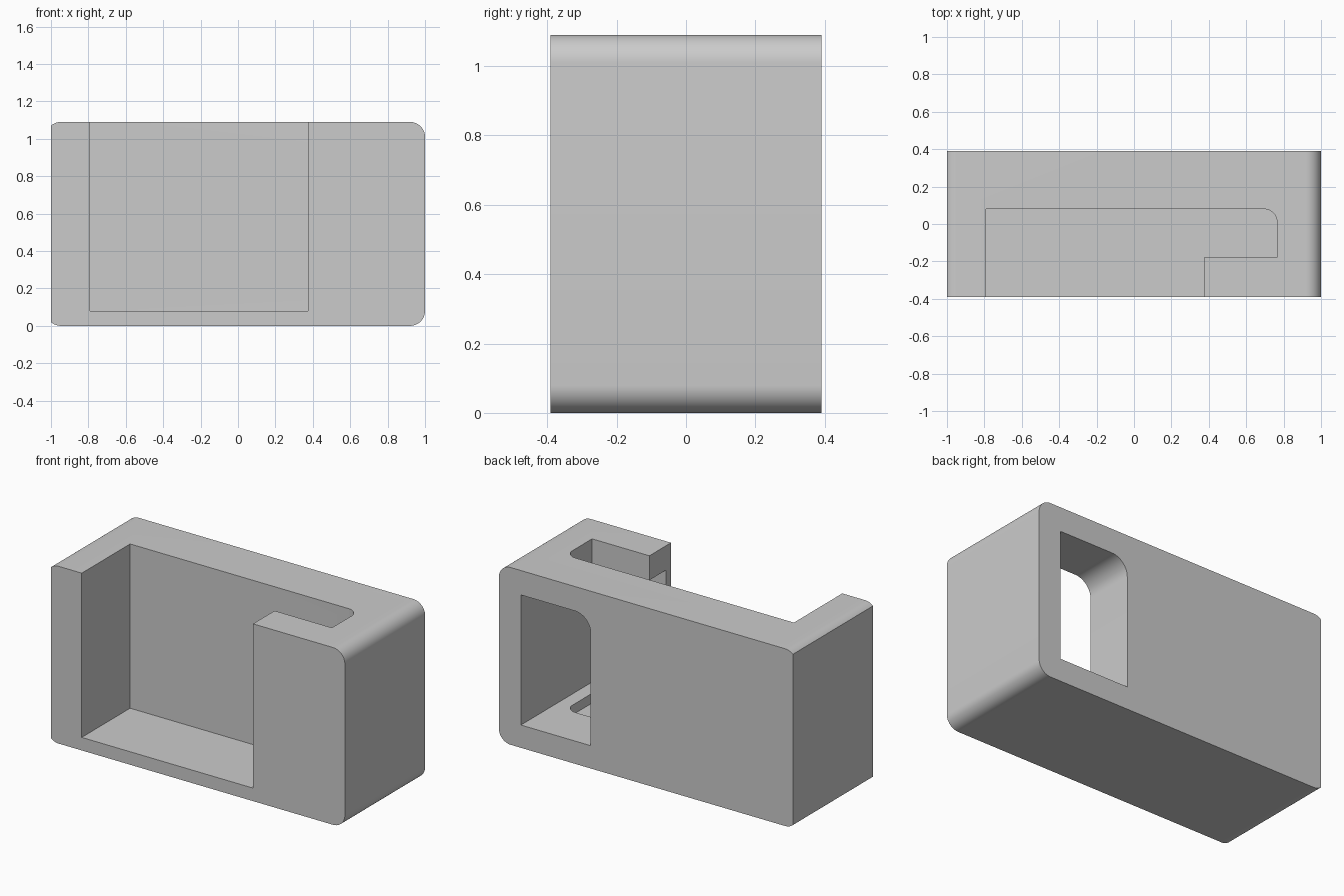
import bpy, bmesh, math
from mathutils import Vector

if "Cube" in bpy.data.objects:
    bpy.data.objects.remove(bpy.data.objects["Cube"], do_unlink=True)

ARC_STEPS = 12

grey = bpy.data.materials.new("plain_grey")
grey.use_nodes = True
GREY = (0.6, 0.6, 0.6, 1)
grey.diffuse_color = GREY
grey.node_tree.nodes["Principled BSDF"].inputs["Base Color"].default_value = GREY


def outline(corners):
    """Expand (u, v, radius) right-angle corners into a filleted outline."""
    pts = []
    for i, (u, v, r) in enumerate(corners):
        p = Vector((u, v))
        if r == 0:
            pts.append(p)
            continue
        before = (Vector(corners[i - 1][:2]) - p).normalized()
        after = (Vector(corners[(i + 1) % len(corners)][:2]) - p).normalized()
        centre = p + r * (before + after)
        for k in range(ARC_STEPS + 1):
            t = math.pi / 2 * k / ARC_STEPS
            pts.append(centre - r * (after * math.cos(t) + before * math.sin(t)))
    return pts


def prism(name, corners, axis, low, high):
    """Extrude an outline along y or z."""
    bm = bmesh.new()
    pts = outline(corners)
    rings = []
    for w in (low, high):
        rings.append([bm.verts.new((p.x, w, p.y) if axis == "y" else (p.x, p.y, w))
                      for p in pts])
    bm.faces.new(rings[0])
    bm.faces.new(rings[1])
    n = len(pts)
    for i in range(n):
        j = (i + 1) % n
        bm.faces.new((rings[0][i], rings[0][j], rings[1][j], rings[1][i]))
    bmesh.ops.recalc_face_normals(bm, faces=bm.faces)
    mesh = bpy.data.meshes.new(name)
    bm.to_mesh(mesh)
    bm.free()
    mesh.materials.append(grey)
    obj = bpy.data.objects.new(name, mesh)
    bpy.context.collection.objects.link(obj)
    return obj


def rect(u0, v0, u1, v1, r=0):
    return [(u0, v0, r), (u1, v0, r), (u1, v1, r), (u0, v1, r)]


# Block with rounded long edges
holder = prism("holder_body", rect(-1.027, 0, 1, 1.09, 0.08), "y", -0.39, 0.39)

cutters = [
    # Flat trim of the -x end
    prism("end_trim", rect(-1.3, -0.2, -1, 1.3), "y", -0.6, 0.6),
    # Pocket open to the top and front, reaching behind the front pillar
    prism("pocket_cutter", [(-0.79, -0.6, 0), (0.375, -0.6, 0), (0.375, -0.18, 0),
                            (0.765, -0.18, 0), (0.765, 0.08, 0.07), (-0.79, 0.08, 0)],
          "z", 0.08, 1.3),
    # Rear window with one rounded upper corner
    prism("window_cutter", [(0.375, 0.14, 0), (0.85, 0.14, 0), (0.85, 0.94, 0),
                            (0.375, 0.94, 0.11)], "y", -0.05, 0.6),
    # Hollow inside the front pillar, open toward the pocket
    prism("pillar_hollow_cutter", rect(0.35, 0.14, 0.85, 0.94), "y", -0.34, -0.05),
]

bpy.ops.object.select_all(action="DESELECT")
holder.select_set(True)
bpy.context.view_layer.objects.active = holder
for cutter in cutters:
    mod = holder.modifiers.new(cutter.name, "BOOLEAN")
    mod.operation = "DIFFERENCE"
    mod.solver = "EXACT"
    mod.object = cutter
    cutter.hide_render = True
    bpy.ops.object.modifier_apply(modifier=mod.name)
for cutter in cutters:
    bpy.data.objects.remove(cutter, do_unlink=True)

bpy.ops.object.shade_smooth_by_angle(angle=math.radians(30))
